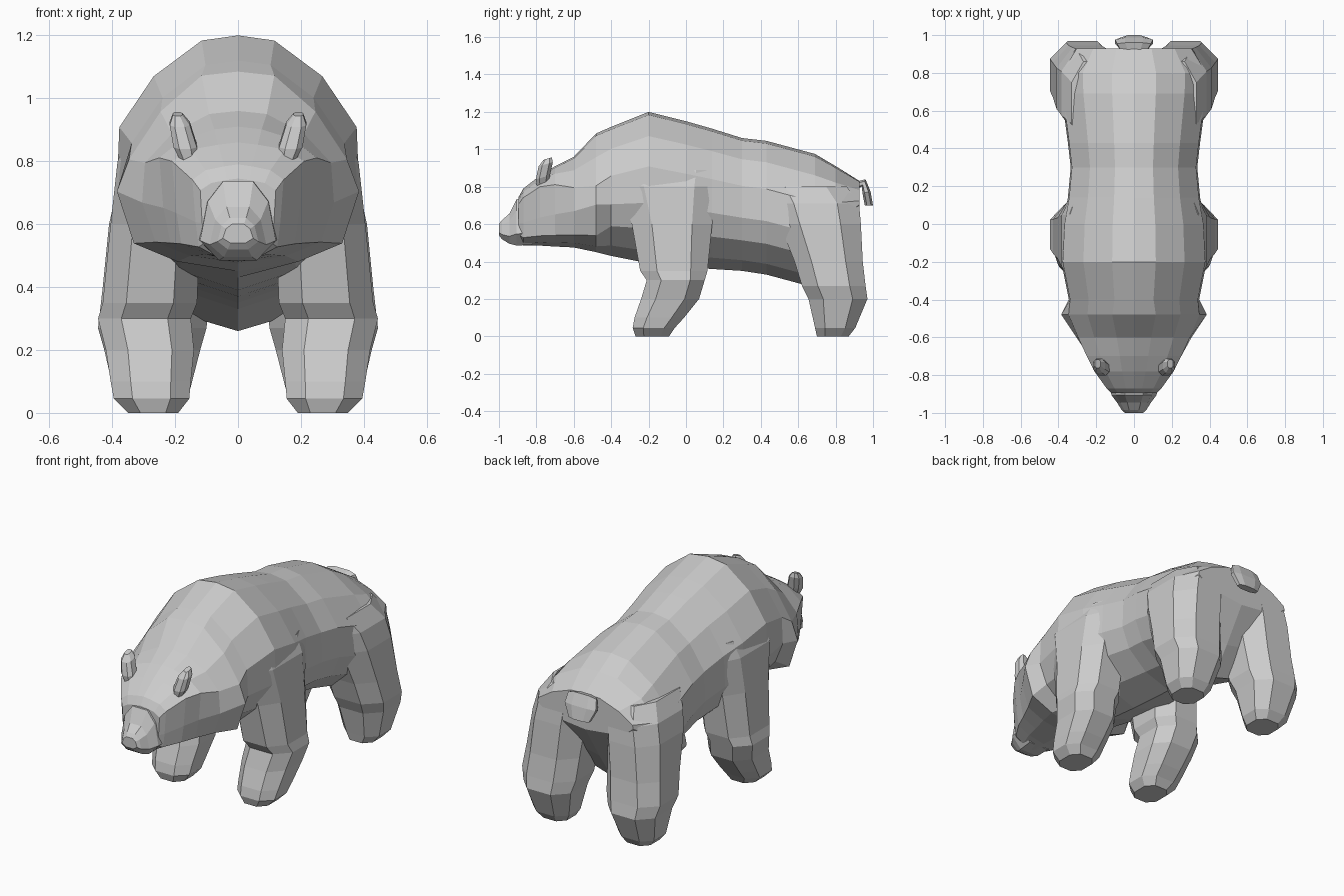
import bpy, bmesh
from mathutils import Vector


def loft(name, rings, mirror=False):
    """Skin a list of equal-length rings, cap both ends, optionally mirror in x."""
    bm = bmesh.new()
    loops = [[bm.verts.new(p) for p in r] for r in rings]
    n = len(loops[0])
    for a, b in zip(loops, loops[1:]):
        for i in range(n):
            j = (i + 1) % n
            bm.faces.new((a[i], a[j], b[j], b[i]))
    bm.faces.new(loops[0])
    bm.faces.new(loops[-1])
    bmesh.ops.recalc_face_normals(bm, faces=bm.faces)
    me = bpy.data.meshes.new(name)
    bm.to_mesh(me)
    bm.free()
    ob = bpy.data.objects.new(name, me)
    bpy.context.collection.objects.link(ob)
    if mirror:
        ob.modifiers.new("Mirror", 'MIRROR')
    return ob


OCT = [(1, .5), (.5, 1), (-.5, 1), (-1, .5), (-1, -.5), (-.5, -1), (.5, -1), (1, -.5)]


def body_ring(y, top, bot, hw, ridge=.64, upper=.98, mid=1, low=.23):
    # half profile: width fraction, height fraction; ridge = height of upper side edge
    half = [(0, 1), (.3, .98), (.71 * upper, (ridge + 1.04) / 2), (upper, ridge),
            (mid, .4), (.86, low), (.5, low * .35), (0, 0)]
    full = half + [(-x, z) for x, z in half[-2:0:-1]]
    return [(x * hw, y, bot + z * (top - bot)) for x, z in full]


def leg_ring(z, y0, y1, x0, x1):
    return [((x0 + x1) / 2 + a * (x1 - x0) / 2, (y0 + y1) / 2 + b * (y1 - y0) / 2, z)
            for a, b in OCT]


# Head and trunk: y, top z, bottom z, half width, then brow and cheek shape
trunk = [
    (-.895, .745, .51, .12, .84, 1, .95, .14), (-.87, .79, .485, .145, .84, 1, .93, .14),
    (-.78, .86, .485, .21, .84, 1, .93, .14), (-.70, .91, .48, .25, .77, 1, .95, .14),
    (-.60, .96, .475, .305, .66, .97, 1, .14), (-.48, 1.085, .45, .385, .56, .9, 1, .14),
    (-.40, 1.12, .43, .345, .62), (-.20, 1.20, .39, .385),
    (0, 1.15, .37, .375), (.14, 1.11, .36, .35),
    (.30, 1.06, .35, .335), (.43, 1.045, .33, .35),
    (.69, .975, .26, .385), (.80, .91, .42, .39, .6),
    (.928, .83, .62, .31, .5)]
loft("body_and_head", [body_ring(*s) for s in trunk])

# Snout: y, bottom z, top z, half width; narrower along the top
snout = [(-.82, .49, .74, .13), (-.905, .485, .735, .12),
         (-.945, .495, .655, .09), (-.985, .52, .62, .065), (-1.0, .54, .60, .048)]
loft("snout", [[(a * w * (.8 if b > 0 else 1), y, (lo + hi) / 2 + b * (hi - lo) / 2)
                for a, b in OCT] for y, lo, hi, w in snout])

# Legs: z, back/front y range, inner/outer x range; tops sink into the trunk
front = [(0, -.27, -.09, .19, .35), (.045, -.285, -.06, .155, .395),
         (.10, -.275, -.01, .15, .405), (.20, -.24, .07, .14, .42),
         (.30, -.21, .10, .15, .445), (.35, -.245, .115, .13, .43),
         (.60, -.29, .14, .12, .405), (.80, -.36, .18, .12, .383),
         (.89, -.38, .20, .12, .34)]
rear = [(0, .70, .87, .19, .35), (.045, .69, .905, .16, .39),
        (.20, .655, .97, .12, .425), (.27, .62, .96, .10, .445),
        (.40, .58, .945, .09, .43), (.60, .50, .935, .07, .41),
        (.71, .46, .925, .06, .385), (.80, .42, .86, .08, .33)]
loft("front_legs", [leg_ring(*r) for r in front], True)
loft("rear_legs", [leg_ring(*r) for r in rear], True)

# Ears: centre x, y, z, half width, half depth
ears = [(.155, -.765, .80, .025, .03), (.168, -.765, .85, .037, .038),
        (.185, -.75, .92, .032, .038), (.192, -.74, .95, .015, .022)]
loft("ears", [[(x + a * w, y + b * d, z + b * d * .3) for a, b in OCT]
              for x, y, z, w, d in ears], True)

# Tail: a short flap that arches out and hangs down
path = [((.89, .80), (0, 1), .05), ((.95, .82), (.5, 1), .09),
        ((.965, .77), (1, .2), .10), ((.978, .70), (1, 0), .065)]
rings = []
for (y, z), d, w in path:
    t = Vector(d).normalized() * .022
    rings.append([(a * w, y + b * t.x, z + b * t.y) for a, b in OCT])
loft("tail", rings)
